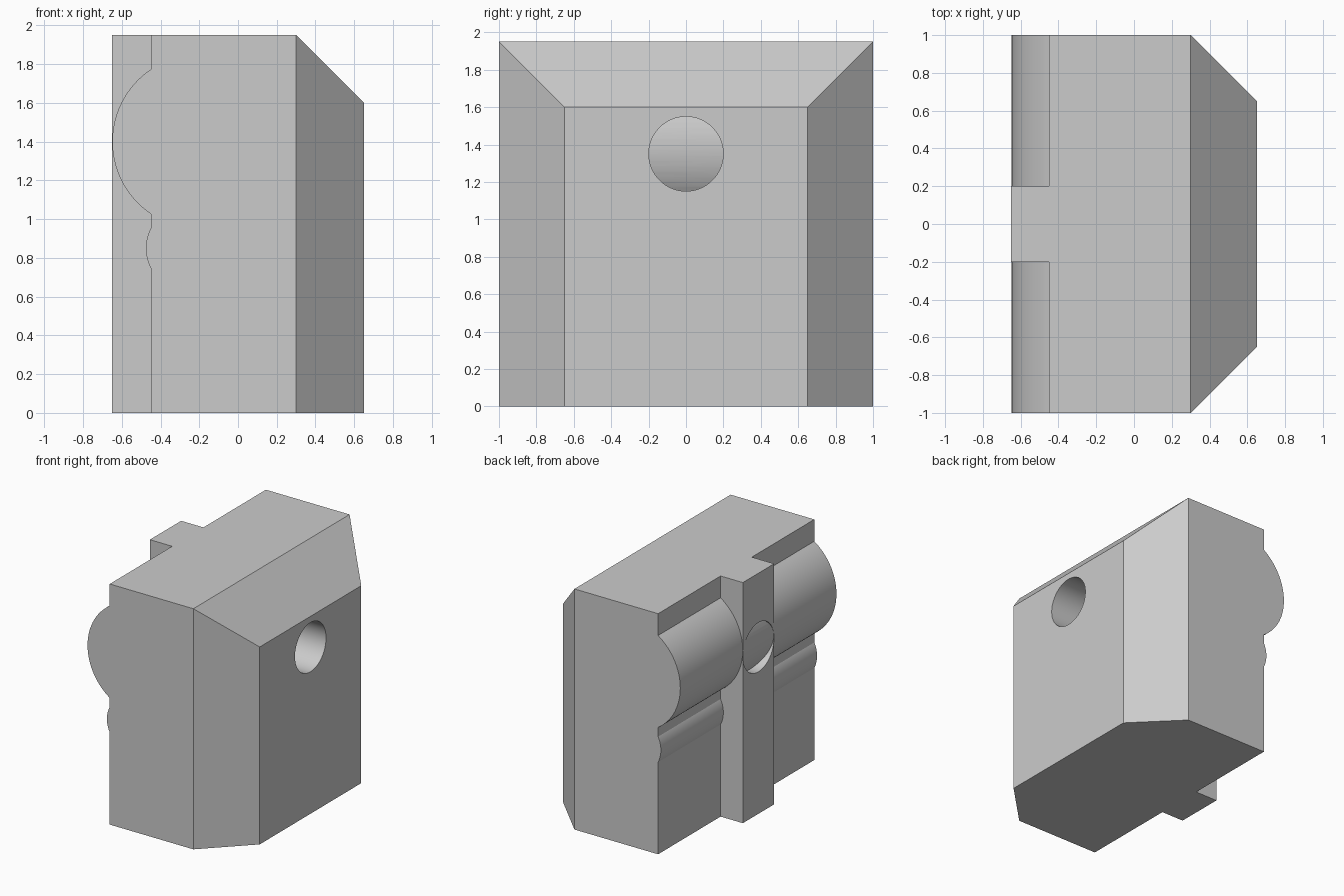
import bpy, bmesh, math
from mathutils import Matrix

cube = bpy.data.objects.get("Cube")
if cube:
    bpy.data.objects.remove(cube, do_unlink=True)

grey = bpy.data.materials.new("plain grey")
grey.use_nodes = True
colour = (0.6, 0.6, 0.6, 1)
grey.diffuse_color = colour
grey.node_tree.nodes["Principled BSDF"].inputs["Base Color"].default_value = colour


def make_object(name, bm):
    bmesh.ops.recalc_face_normals(bm, faces=bm.faces[:])
    mesh = bpy.data.meshes.new(name)
    bm.to_mesh(mesh)
    bm.free()
    mesh.materials.append(grey)
    ob = bpy.data.objects.new(name, mesh)
    bpy.context.collection.objects.link(ob)
    return ob


def loft(name, sections):
    """Rectangular sections along x, each given as (x, half width, height)."""
    bm = bmesh.new()
    rings = [[bm.verts.new((x, y, z)) for y, z in ((-w, 0), (w, 0), (w, h), (-w, h))]
             for x, w, h in sections]
    for a, b in zip(rings, rings[1:]):
        for i in range(4):
            j = (i + 1) % 4
            bm.faces.new((a[i], a[j], b[j], b[i]))
    bm.faces.new(rings[0])
    bm.faces.new(rings[-1])
    return make_object(name, bm)


def cylinder(name, radius, length, centre, axis, sides=96):
    bm = bmesh.new()
    turn = Matrix.Rotation(math.pi / 2, 4, axis)
    bmesh.ops.create_cone(bm, cap_ends=True, segments=sides, radius1=radius,
                          radius2=radius, depth=length,
                          matrix=Matrix.Translation(centre) @ turn)
    return make_object(name, bm)


# Block with three chamfered edges on its +x side
block = loft("block", [(-0.45, 1, 1.95), (0.3, 1, 1.95), (0.65, 0.65, 1.6)])

# Upright rib, through bore, and the two cross rollers that bulge out of the block
rib = loft("rib", [(-0.65, 0.2, 1.95), (-0.3, 0.2, 1.95)])
bore = cylinder("bore", 0.199, 2, (0, 0, 1.35), "Y")
large_roller = cylinder("large_roller", 0.449, 2, (-0.2, 0, 1.4), "X")
small_roller = cylinder("small_roller", 0.225, 2, (-0.25, 0, 0.85), "X")

steps = [(rib, "UNION"), (bore, "DIFFERENCE"),
         (large_roller, "UNION"), (small_roller, "UNION")]
for part, operation in steps:
    mod = block.modifiers.new(part.name, "BOOLEAN")
    mod.object = part
    mod.operation = operation
    mod.solver = "EXACT"

# Apply the cuts and joins, then drop the helpers
bpy.context.view_layer.update()
graph = bpy.context.evaluated_depsgraph_get()
result = bpy.data.meshes.new_from_object(block.evaluated_get(graph))
block.modifiers.clear()
block.data = result
for part, operation in steps:
    bpy.data.objects.remove(part, do_unlink=True)

bpy.ops.object.select_all(action="DESELECT")
block.select_set(True)
bpy.context.view_layer.objects.active = block
bpy.ops.object.shade_smooth_by_angle(angle=math.radians(25))
